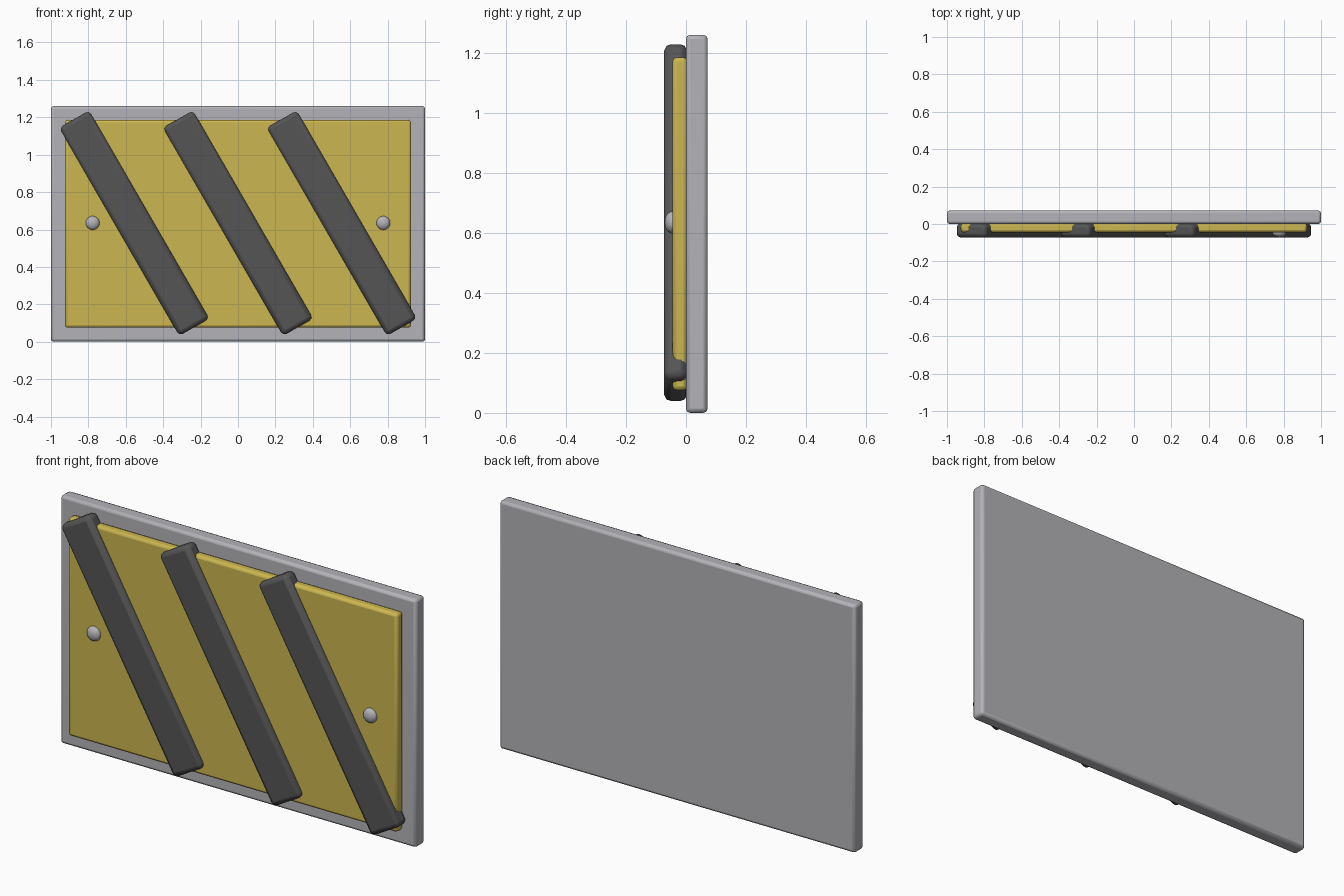
import bpy
from math import radians

if "Cube" in bpy.data.objects:
    bpy.data.objects.remove(bpy.data.objects["Cube"], do_unlink=True)


def make_material(name, rgb):
    mat = bpy.data.materials.new(name)
    mat.use_nodes = True
    mat.diffuse_color = (*rgb, 1)
    mat.node_tree.nodes["Principled BSDF"].inputs["Base Color"].default_value = (*rgb, 1)
    return mat


steel = make_material("light grey metal", (0.45, 0.45, 0.48))
yellow = make_material("warning yellow", (0.6, 0.47, 0.08))
charcoal = make_material("charcoal", (0.09, 0.09, 0.09))

MID_Z = 0.63


def rounded_box(name, size, location, bevel, mat, tilt=0):
    """Box with softened edges, tilted about the y axis."""
    bpy.ops.mesh.primitive_cube_add(size=1, location=location)
    obj = bpy.context.object
    obj.name = name
    obj.scale = size
    bpy.ops.object.transform_apply(location=False, rotation=False, scale=True)
    obj.rotation_euler.y = tilt
    mod = obj.modifiers.new("soft edges", "BEVEL")
    mod.width = bevel
    mod.segments = 2
    obj.data.materials.append(mat)
    bpy.ops.object.shade_smooth_by_angle(angle=radians(30))
    return obj


# Backing plate and raised panel
rounded_box("back_plate", (2, 0.072, 1.26), (0, 0.036, MID_Z), 0.014, steel)
rounded_box("yellow_panel", (1.85, 0.05, 1.11), (0, -0.02, MID_Z), 0.014, yellow)

# Diagonal bars leaning towards the right
for label, x in (("right", -0.555), ("middle", 0), ("left", 0.555)):
    rounded_box(label + "_diagonal_bar", (0.185, 0.077, 1.285),
                (x, -0.0345, MID_Z + 0.004), 0.022, charcoal, radians(-30))

# Domed rivets
for label, x in (("right", -0.777), ("left", 0.777)):
    bpy.ops.mesh.primitive_uv_sphere_add(segments=24, ring_count=12, radius=0.037,
                                         location=(x, -0.046, MID_Z + 0.005))
    rivet = bpy.context.object
    rivet.name = label + "_rivet"
    rivet.scale.y = 0.68
    rivet.data.materials.append(steel)
    bpy.ops.object.shade_smooth()
